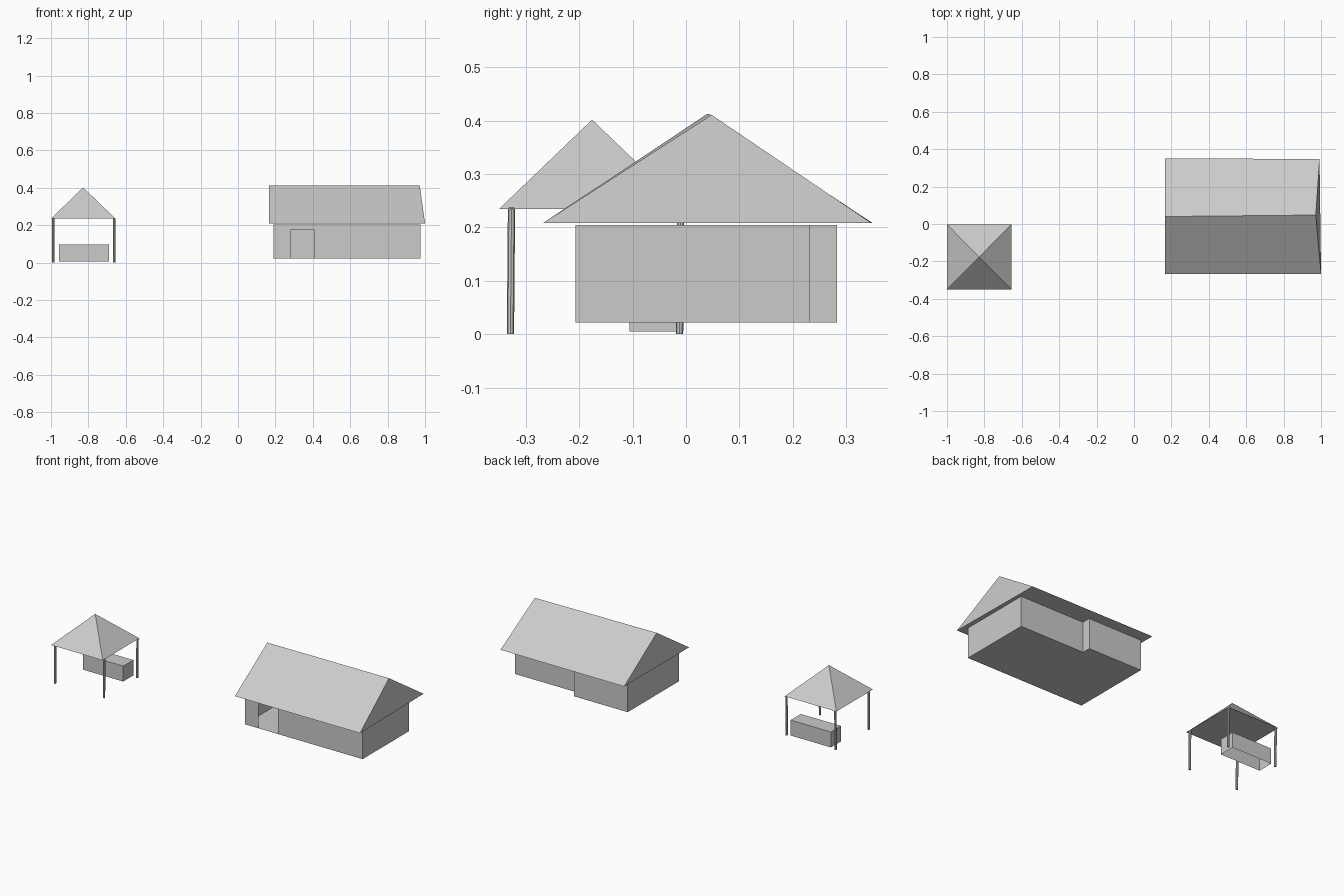
import bpy, bmesh
from mathutils import Vector

if "Cube" in bpy.data.objects:
    bpy.data.objects.remove(bpy.data.objects["Cube"])


def make(name, verts, faces):
    me = bpy.data.meshes.new(name)
    bm = bmesh.new()
    vs = [bm.verts.new(v) for v in verts]
    for f in faces:
        bm.faces.new([vs[i] for i in f])
    bmesh.ops.recalc_face_normals(bm, faces=bm.faces[:])
    bm.to_mesh(me)
    bm.free()
    ob = bpy.data.objects.new(name, me)
    bpy.context.collection.objects.link(ob)
    return ob


def post(name, x, y, lean=0.002, r=0.0068, h=0.237):
    # slim round pole with a very slight lean
    bm = bmesh.new()
    bmesh.ops.create_cone(bm, cap_ends=True, segments=8, radius1=r, radius2=r, depth=h)
    bmesh.ops.translate(bm, vec=Vector((x, y, h / 2)), verts=bm.verts[:])
    for v in bm.verts:
        if v.co.z > h / 2:
            v.co.y += lean
    me = bpy.data.meshes.new(name)
    bm.to_mesh(me)
    bm.free()
    ob = bpy.data.objects.new(name, me)
    bpy.context.collection.objects.link(ob)


# pavilion roof: closed pyramid
x0, x1, y0, y1, zb = -1.0, -0.655, -0.35, -0.002, 0.235
make("pavilion_roof",
     [(x0, y0, zb), (x1, y0, zb), (x1, y1, zb), (x0, y1, zb), (-0.828, -0.176, 0.402)],
     [(3, 2, 1, 0), (0, 1, 4), (1, 2, 4), (2, 3, 4), (3, 0, 4)])

# pavilion posts
for side, px in (("left", -0.988), ("right", -0.662)):
    for end, py in (("front", -0.329), ("back", -0.012)):
        post(f"{end}_{side}_post", px, py)

# counter under the pavilion: box open at the bottom
bx0, bx1, by0, by1 = -0.958, -0.69, -0.106, -0.01
rect = [(bx0, by0), (bx1, by0), (bx1, by1), (bx0, by1)]
make("counter", [(x, y, z) for z in (0.005, 0.098) for x, y in rect],
     [(4, 5, 6, 7)] + [(i, (i + 1) % 4, 4 + (i + 1) % 4, 4 + i) for i in range(4)])

# house walls: stepped plan, open doorway in the front, floor below
zl, zt, zd = 0.022, 0.205, 0.175
plan = [(0.19, -0.207), (0.975, -0.207), (0.975, 0.232),
        (0.547, 0.232), (0.547, 0.283), (0.19, 0.283)]
n = len(plan)
door = [(0.28, -0.207, zl), (0.28, -0.207, zd), (0.41, -0.207, zd), (0.41, -0.207, zl)]
verts = [(x, y, z) for z in (zl, zt) for x, y in plan] + door
d = 2 * n
faces = [(i, (i + 1) % n, n + (i + 1) % n, n + i) for i in range(1, n)]
faces.append((0, d, d + 1, d + 2, d + 3, 1, n + 1, n))
faces.append((5, 4, 3, 2, 1, d + 3, d, 0))
make("house_walls", verts, faces)

# house roof: closed gable, right end slightly sloped
make("house_roof",
     [(0.167, -0.268, 0.208), (1.0, -0.268, 0.208), (0.992, 0.348, 0.208), (0.167, 0.35, 0.208),
      (0.167, 0.04, 0.413), (0.972, 0.048, 0.411)],
     [(3, 2, 1, 0), (0, 1, 5, 4), (2, 3, 4, 5), (1, 2, 5), (3, 0, 4)])
